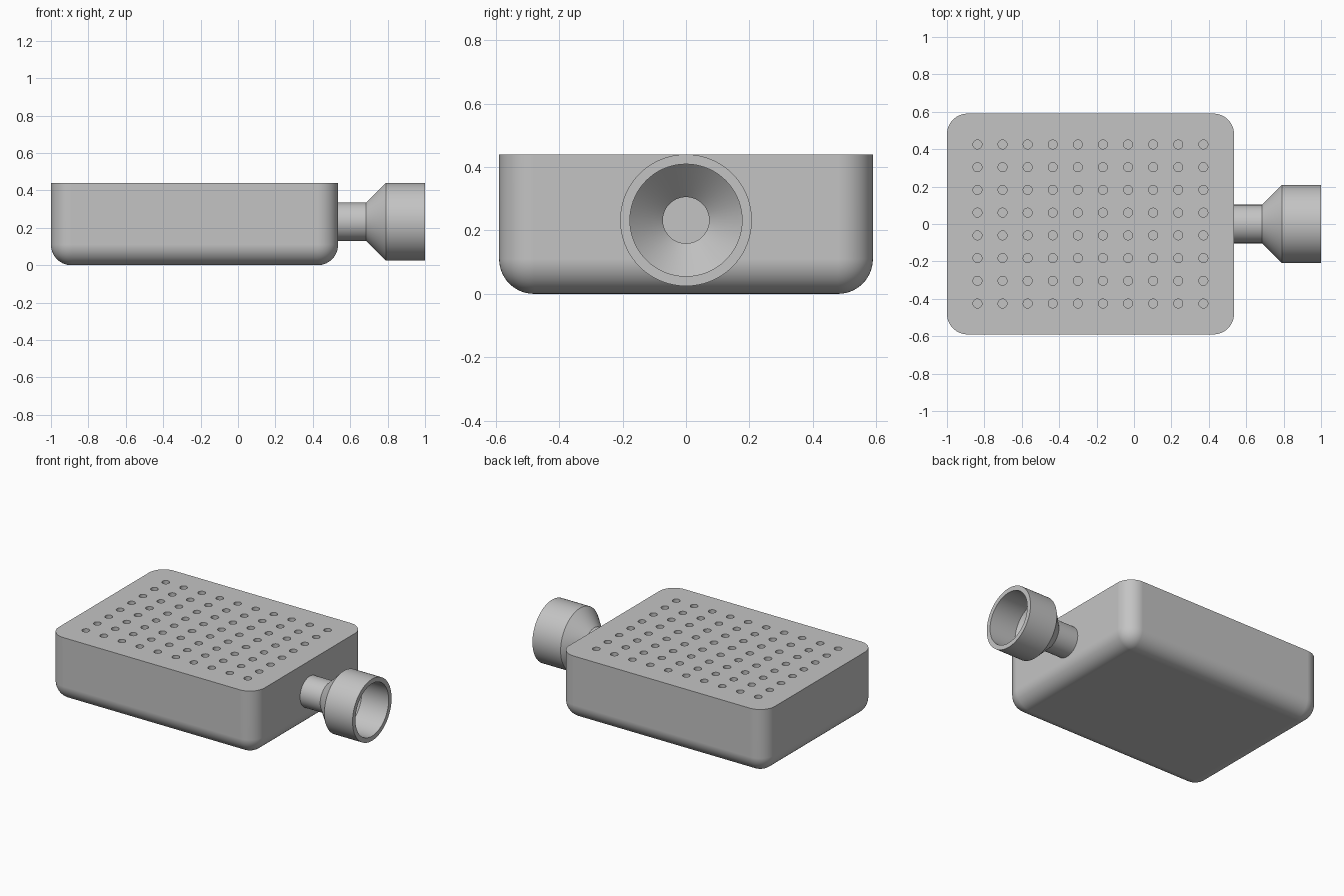
import bpy, bmesh
from math import radians, pi
from mathutils import Matrix, Vector

if "Cube" in bpy.data.objects:
    bpy.data.objects.remove(bpy.data.objects["Cube"], do_unlink=True)

X0, X1, HALF_Y, TOP = -1.0, 0.535, 0.59, 0.44
WALL, CORNER, AXIS_Z = 0.03, 0.11, 0.2325

grey = bpy.data.materials.new("plain_grey")
grey.use_nodes = True
grey.diffuse_color = (0.55, 0.55, 0.55, 1)
grey.node_tree.nodes["Principled BSDF"].inputs["Base Color"].default_value = (0.55, 0.55, 0.55, 1)


def add_object(name, bm):
    bmesh.ops.recalc_face_normals(bm, faces=bm.faces)
    mesh = bpy.data.meshes.new(name)
    bm.to_mesh(mesh)
    bm.free()
    obj = bpy.data.objects.new(name, mesh)
    bpy.context.collection.objects.link(obj)
    mesh.materials.append(grey)
    return obj


def rounded_tub(name, inset):
    """Box with rounded uprights and floor edges, sharp around the top."""
    lo = Vector((X0 + inset, -HALF_Y + inset, inset))
    hi = Vector((X1 - inset, HALF_Y - inset, TOP - inset))
    bm = bmesh.new()
    bmesh.ops.create_cube(bm, size=1)
    for v in bm.verts:
        v.co = Vector([b if c > 0 else a for a, b, c in zip(lo, hi, v.co)])
    edges = [e for e in bm.edges if min(v.co.z for v in e.verts) < hi.z - 0.01]
    bmesh.ops.bevel(bm, geom=edges, offset=CORNER - inset, segments=14,
                    profile=0.5, affect='EDGES')
    return add_object(name, bm)


def smooth(obj):
    bpy.ops.object.select_all(action='DESELECT')
    obj.select_set(True)
    bpy.context.view_layer.objects.active = obj
    bpy.ops.object.shade_smooth_by_angle(angle=radians(25))
    mod = obj.modifiers.new("even_normals", 'WEIGHTED_NORMAL')
    mod.keep_sharp = True


# Hollow chamber and its cutters
chamber = rounded_tub("chamber", 0)
cavity = rounded_tub("cavity_cutter", WALL)

bm = bmesh.new()
for col in range(10):
    for row in range(8):
        spot = Vector((-0.837 + 0.1342 * col, (row - 3.5) * 0.1215, TOP))
        bmesh.ops.create_cone(bm, cap_ends=True, segments=28, radius1=0.024,
                              radius2=0.024, depth=0.12,
                              matrix=Matrix.Translation(spot))
holes = add_object("hole_cutter", bm)

bm = bmesh.new()
place = Matrix.Translation((X1, 0, AXIS_Z)) @ Matrix.Rotation(pi / 2, 4, 'Y')
bmesh.ops.create_cone(bm, cap_ends=True, segments=64, radius1=0.09,
                      radius2=0.09, depth=0.14, matrix=place)
port = add_object("port_cutter", bm)

cutters = (cavity, holes, port)
for cutter in cutters:
    mod = chamber.modifiers.new(cutter.name, 'BOOLEAN')
    mod.operation, mod.solver, mod.object = 'DIFFERENCE', 'EXACT', cutter
bpy.context.view_layer.update()
cut = bpy.data.meshes.new_from_object(
    chamber.evaluated_get(bpy.context.evaluated_depsgraph_get()))
chamber.modifiers.clear()
chamber.data = cut
for cutter in cutters:
    bpy.data.objects.remove(cutter, do_unlink=True)
smooth(chamber)

# Hose connector: closed wall profile (x, radius) spun about its axis
profile = [(X1 - WALL, 0.103), (0.685, 0.103), (0.79, 0.208), (1.0, 0.208),
           (1.0, 0.177), (0.80, 0.177), (0.697, 0.073), (X1 - WALL, 0.073)]
bm = bmesh.new()
verts = [bm.verts.new((x, 0, AXIS_Z + r)) for x, r in profile]
ring = [bm.edges.new((a, b)) for a, b in zip(verts, verts[1:] + verts[:1])]
bmesh.ops.spin(bm, geom=verts + ring, cent=(0, 0, AXIS_Z), axis=(1, 0, 0),
               angle=2 * pi, steps=72, use_duplicate=False)
bmesh.ops.remove_doubles(bm, verts=bm.verts, dist=0.0005)
smooth(add_object("hose_connector", bm))
